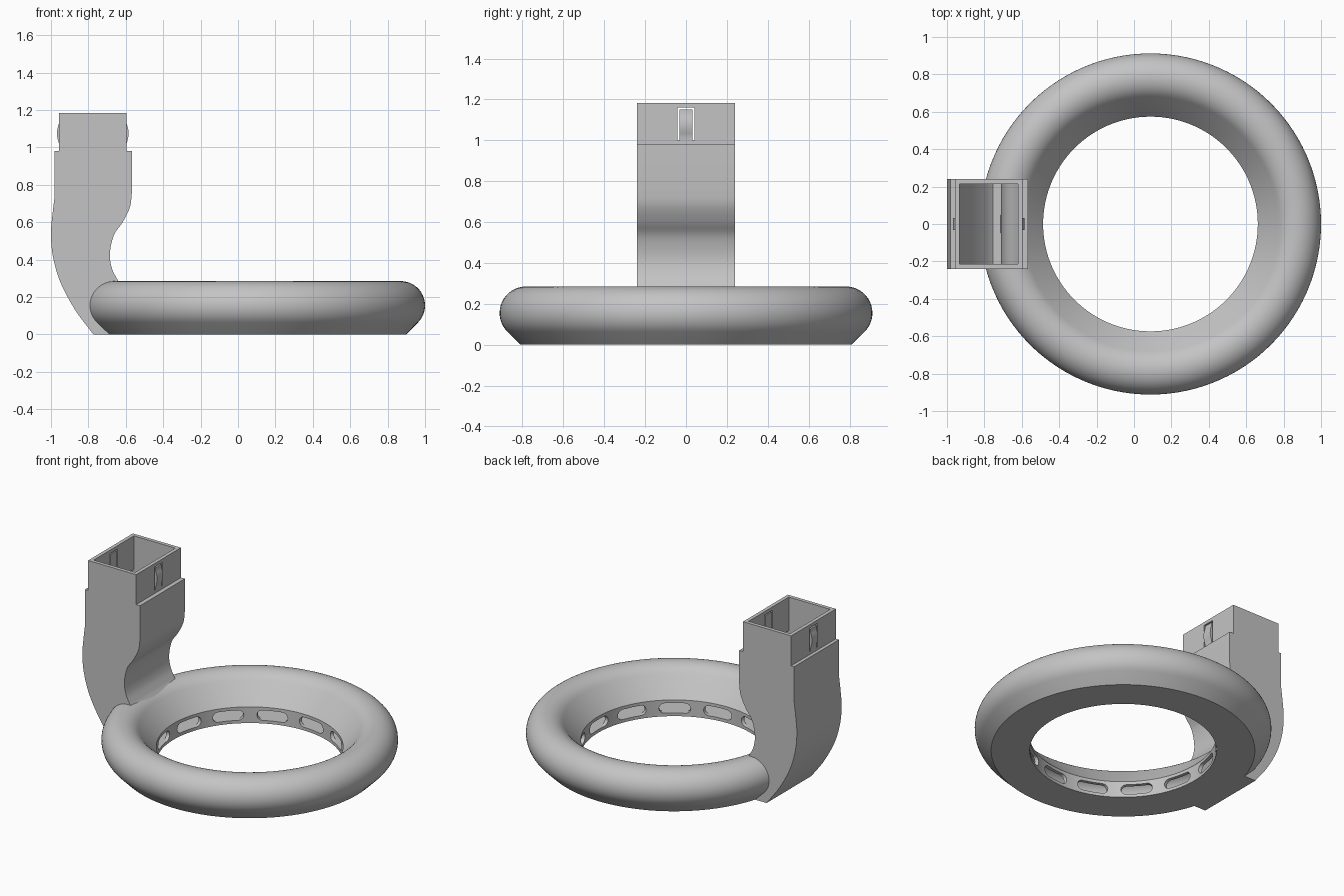
import bpy, bmesh, math
from mathutils import Matrix, Vector

if "Cube" in bpy.data.objects:
    bpy.data.objects.remove(bpy.data.objects["Cube"], do_unlink=True)

CX = 0.088        # ring centre
WALL = 0.025
HALF = 0.24       # duct half width

grey = bpy.data.materials.new("plain grey")
grey.use_nodes = True
grey.diffuse_color = (0.55, 0.55, 0.55, 1)
grey.node_tree.nodes["Principled BSDF"].inputs["Base Color"].default_value = (0.55, 0.55, 0.55, 1)


def make(name, bm):
    bmesh.ops.recalc_face_normals(bm, faces=bm.faces)
    mesh = bpy.data.meshes.new(name)
    bm.to_mesh(mesh)
    bm.free()
    obj = bpy.data.objects.new(name, mesh)
    mesh.materials.append(grey)
    bpy.context.collection.objects.link(obj)
    return obj


def prism(bm, points, direction):
    """Extrude a closed outline along a direction."""
    face = bm.faces.new([bm.verts.new(p) for p in points])
    ext = bmesh.ops.extrude_face_region(bm, geom=[face])["geom"]
    verts = [v for v in ext if isinstance(v, bmesh.types.BMVert)]
    bmesh.ops.translate(bm, verts=verts, vec=direction)


def side_prism(name, outline, half):
    bm = bmesh.new()
    prism(bm, [(x, -half, z) for x, z in outline], (0, 2 * half, 0))
    return make(name, bm)


def revolve(name, outline, steps=120):
    """Turn a closed (radius, z) outline around the ring axis."""
    bm = bmesh.new()
    rings = []
    for i in range(steps):
        a = math.tau * i / steps
        rings.append([bm.verts.new((CX + r * math.cos(a), r * math.sin(a), z)) for r, z in outline])
    n = len(outline)
    for i in range(steps):
        p, q = rings[i], rings[(i + 1) % steps]
        for j in range(n):
            k = (j + 1) % n
            bm.faces.new((p[j], q[j], q[k], p[k]))
    return make(name, bm)


def smooth_path(pts, steps=5):
    """Catmull-Rom curve through the points."""
    pts = [Vector(p) for p in pts]
    ext = [2 * pts[0] - pts[1]] + pts + [2 * pts[-1] - pts[-2]]
    out = []
    for a, b, c, d in zip(ext, ext[1:], ext[2:], ext[3:]):
        for i in range(steps):
            t = i / steps
            out.append(0.5 * (2 * b + (c - a) * t + (2 * a - 5 * b + 4 * c - d) * t ** 2
                              + (3 * b - a - 3 * c + d) * t ** 3))
    return out + [pts[-1]]


def offset(path, dist):
    """Shift a path to its right hand side."""
    out = []
    for i, p in enumerate(path):
        d = (path[min(i + 1, len(path) - 1)] - path[max(i - 1, 0)]).normalized()
        out.append((p.x + d.y * dist, max(p.y - d.x * dist, WALL)))
    return out


def cut(obj, cutter):
    mod = obj.modifiers.new("cut", "BOOLEAN")
    mod.operation = "DIFFERENCE"
    mod.solver = "EXACT"
    mod.object = cutter
    bpy.context.view_layer.objects.active = obj
    bpy.ops.object.modifier_apply(modifier=mod.name)


def ring_outline(r_in, z_low, r_low, radius, z_wall):
    """Flat floor, round outer side, sloping inner funnel, short inner wall."""
    arc = []
    for i in range(25):
        a = math.radians(-45 + 185 * i / 24)
        arc.append((0.782 + radius * math.cos(a), 0.155 + radius * math.sin(a)))
    return [(r_in, z_low), (r_low, z_low)] + arc + [(r_in, z_wall)]


# Ring shell and its air channel
ring_shape = ring_outline(0.574, 0, 0.811, 0.13, 0.11)
ring = revolve("air_ring", ring_shape)
ring_solid = revolve("ring_cutter", ring_shape)
channel = revolve("channel_cutter", ring_outline(0.597, 0.021, 0.798, 0.106, 0.1))

# Rounded air slots around the inner wall
bm = bmesh.new()
SLOTS = 13
for s in range(SLOTS):
    turn = Matrix.Translation((CX, 0, 0)) @ Matrix.Rotation(math.tau * s / SLOTS, 4, "Z")
    outline = []
    for side in (1, -1):
        for i in range(9):
            a = math.pi * i / 8 - math.pi / 2
            outline.append(turn @ Vector((0.53, side * (0.064 + 0.034 * math.cos(a)),
                                          0.055 + side * 0.034 * math.sin(a))))
    prism(bm, outline, turn.to_3x3() @ Vector((0.1, 0, 0)))
slots = make("slot_cutter", bm)

# Curved duct: outer shell and inner passage
back = smooth_path([(-0.773, 0), (-0.87, 0.13), (-0.95, 0.28), (-0.99, 0.42),
                    (-1, 0.54), (-0.992, 0.64), (-0.98, 0.74)])
front = smooth_path([(-0.567, 0.76), (-0.578, 0.68), (-0.617, 0.6), (-0.664, 0.53),
                     (-0.685, 0.43), (-0.673, 0.35), (-0.64, 0.285)])
X0, X1, TOP, STEP = -0.957, -0.596, 1.183, 0.98
shell = ([tuple(p) for p in back]
         + [(-0.98, STEP), (X0, STEP), (X0, TOP), (X1, TOP), (X1, STEP), (-0.567, STEP)]
         + [tuple(p) for p in front] + [(-0.6, 0.235), (-0.6, 0)])
LEDGE = STEP - WALL
passage = (offset(back, WALL)
           + [(-0.955, LEDGE), (X0 + WALL, LEDGE), (X0 + WALL, 1.3),
              (X1 - WALL, 1.3), (X1 - WALL, LEDGE), (-0.592, LEDGE)]
           + offset(front, WALL) + [(-0.63, 0.22), (-0.63, WALL)])
duct = side_prism("duct", shell, HALF)
hollow = side_prism("passage_cutter", passage, HALF - WALL)

# Windows for the snap clips, through both end walls of the collar
windows = side_prism("window_cutter", [(-1.1, 1.0), (-1.1, 1.16), (-0.4, 1.16), (-0.4, 1.0)], 0.042)

cut(ring, channel)
cut(ring, hollow)
cut(ring, slots)
cut(duct, hollow)
cut(duct, ring_solid)
cut(duct, windows)
for cutter in (ring_solid, channel, slots, hollow, windows):
    bpy.data.objects.remove(cutter, do_unlink=True)

# Springy clips with a small rounded bump on the outside
parts = [ring, duct]
for name, x, out in (("outer_clip", X0, -1), ("inner_clip", X1, 1)):
    bump = [(x + out * 0.011 * math.sin(math.pi * i / 10), 1.02 + 0.011 * i) for i in range(11)]
    tongue = [(x, 0.998)] + bump + [(x, 1.15), (x - out * 0.022, 1.15), (x - out * 0.022, 0.998)]
    parts.append(side_prism(name, tongue, 0.032))

bpy.ops.object.select_all(action="DESELECT")
for obj in parts:
    obj.select_set(True)
bpy.context.view_layer.objects.active = ring
bpy.ops.object.shade_smooth_by_angle(angle=math.radians(30))
